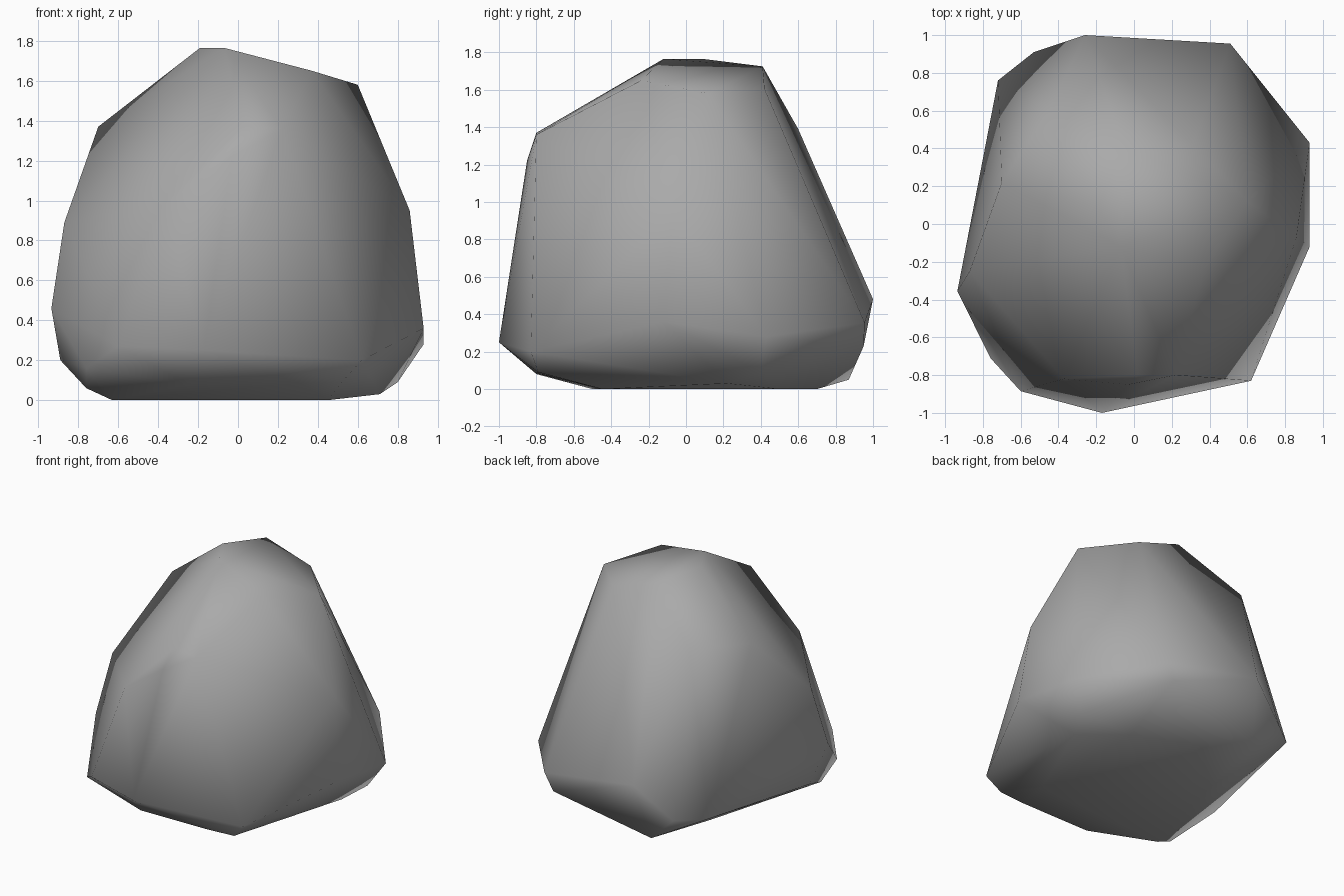
import bpy
import bmesh
from mathutils import Vector

# Remove the default cube only
default_cube = bpy.data.objects.get("Cube")
if default_cube:
    bpy.data.objects.remove(default_cube, do_unlink=True)


def flat_material(name, colour):
    """Create one plain coloured material."""
    material = bpy.data.materials.new(name)
    material.use_nodes = True
    material.diffuse_color = colour
    shader = next(n for n in material.node_tree.nodes if n.type == "BSDF_PRINCIPLED")
    shader.inputs["Base Color"].default_value = colour
    shader.inputs["Roughness"].default_value = .9
    return material


def hull_object(name, corners, material):
    """Wrap the corner points in a closed, chiselled skin."""
    bm = bmesh.new()
    for corner in corners:
        bm.verts.new(Vector(corner))
    hull = bmesh.ops.convex_hull(bm, input=bm.verts[:], use_existing_faces=False)
    unused = {v for v in hull["geom_interior"] + hull["geom_unused"]
              if isinstance(v, bmesh.types.BMVert) and v.is_valid}
    bmesh.ops.delete(bm, geom=list(unused), context="VERTS")
    bmesh.ops.recalc_face_normals(bm, faces=bm.faces[:])
    mesh = bpy.data.meshes.new(name)
    bm.to_mesh(mesh)
    bm.free()
    mesh.materials.append(material)
    obj = bpy.data.objects.new(name, mesh)
    bpy.context.collection.objects.link(obj)
    return obj


# Crown: the sloping summit of the rock
crown = [
    (-.19, .09, 1.765), (-.07, -.12, 1.765), (-.05, .41, 1.725),
    (.31, .42, 1.605), (.37, -.24, 1.65), (.6, .12, 1.58),
]

# Shoulders: upper corners where the summit breaks into the sides
shoulders = [
    (-.7, .22, 1.37), (-.45, .6, 1.39), (.02, -.8, 1.37), (.22, -.8, 1.36),
    (-.03, -.85, 1.22), (-.37, -.82, .98), (-.87, -.25, .89), (.86, -.07, .95),
]

# Girth: widest ring of corners
girth = [
    (-.935, -.355, .46), (-.89, -.2, .2), (-.76, -.71, .16),
    (-.6, -.885, .27), (-.17, -1, .25), (.62, -.83, .2),
    (.93, -.12, .36), (.93, .43, .28), (.44, .95, .23),
    (.51, .955, .355), (-.26, 1, .48), (-.53, .91, .25), (-.72, .76, .26),
]

# Foot: undercut lower edge and flat base
foot = [
    (-.25, -.8, .08), (.31, -.8, .085), (.52, -.79, .09), (.71, .22, .03),
    (.8, .4, .09), (-.32, .87, .05), (-.76, -.52, .06),
    (-.63, -.5, 0), (.45, -.45, 0), (.45, .5, 0), (0, .7, 0), (-.42, .31, 0),
]

stone = flat_material("stone grey", (.4, .4, .4, 1))
boulder = hull_object("boulder", crown + shoulders + girth + foot, stone)

# Soft shading all over the worn surface
bpy.ops.object.select_all(action="DESELECT")
boulder.select_set(True)
bpy.context.view_layer.objects.active = boulder
bpy.ops.object.shade_smooth()
